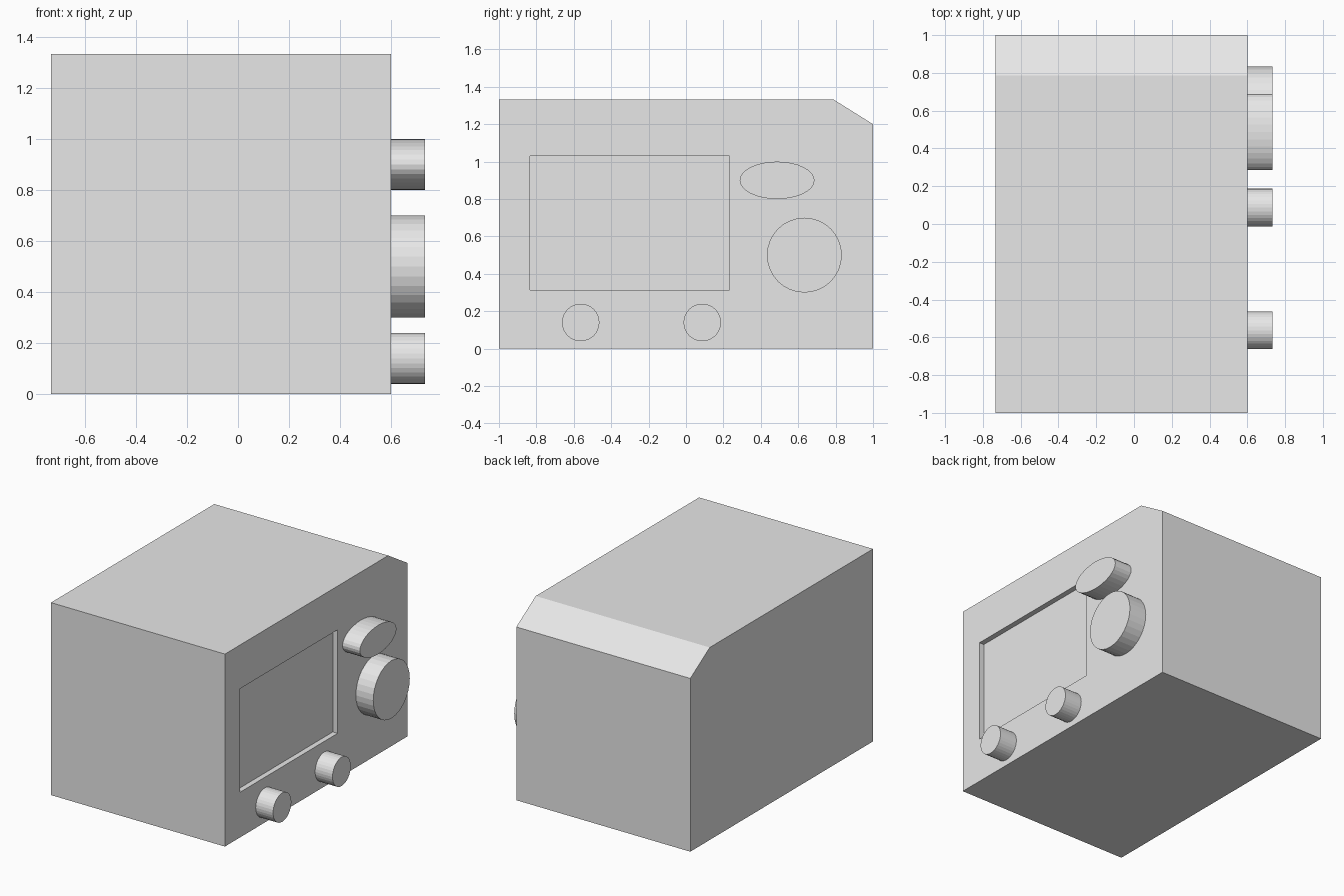
import bpy
import bmesh
import math

if "Cube" in bpy.data.objects:
    bpy.data.objects.remove(bpy.data.objects["Cube"])

grey = bpy.data.materials.new("light_grey")
grey.diffuse_color = (0.8, 0.8, 0.8, 1)
grey.use_nodes = True
grey.node_tree.nodes["Principled BSDF"].inputs["Base Color"].default_value = grey.diffuse_color

FRONT_X = 0.6      # plane of the control panel
BACK_X = -0.733


def prism(name, profile, x0, x1):
    """Extrude a (y, z) profile along x from x0 to x1."""
    bm = bmesh.new()
    face = bm.faces.new([bm.verts.new((x0, y, z)) for y, z in profile])
    ext = bmesh.ops.extrude_face_region(bm, geom=[face])
    moved = [v for v in ext["geom"] if isinstance(v, bmesh.types.BMVert)]
    bmesh.ops.translate(bm, verts=moved, vec=(x1 - x0, 0, 0))
    bmesh.ops.recalc_face_normals(bm, faces=bm.faces[:])
    mesh = bpy.data.meshes.new(name)
    bm.to_mesh(mesh)
    bm.free()
    mesh.materials.append(grey)
    obj = bpy.data.objects.new(name, mesh)
    bpy.context.collection.objects.link(obj)
    return obj


def knob(name, y, z, ry, rz, sides=32):
    """Round or oval control standing out of the panel."""
    ring = [(y + ry * math.cos(2 * math.pi * i / sides),
             z + rz * math.sin(2 * math.pi * i / sides)) for i in range(sides)]
    return prism(name, ring, FRONT_X, 0.733)


# Cabinet with one bevelled top edge
cabinet = prism("cabinet", [(-1, 0), (1, 0), (1, 1.2), (0.787, 1.333), (-1, 1.333)],
                BACK_X, FRONT_X)

# Shallow screen recess cut into the panel
cutter = prism("screen_cutter", [(-0.833, 0.313), (0.233, 0.313), (0.233, 1.03), (-0.833, 1.03)],
               FRONT_X - 0.037, FRONT_X + 0.1)
cut = cabinet.modifiers.new("screen_recess", "BOOLEAN")
cut.operation = "DIFFERENCE"
cut.solver = "EXACT"
cut.object = cutter
bpy.context.view_layer.objects.active = cabinet
bpy.ops.object.modifier_apply(modifier=cut.name)
bpy.data.objects.remove(cutter)

# Controls
knob("oval_button", 0.487, 0.9, 0.2, 0.1)
knob("large_dial", 0.633, 0.5, 0.2, 0.2)
for label, y in (("left", -0.563), ("right", 0.087)):
    knob("small_knob_" + label, y, 0.14, 0.1, 0.1)
